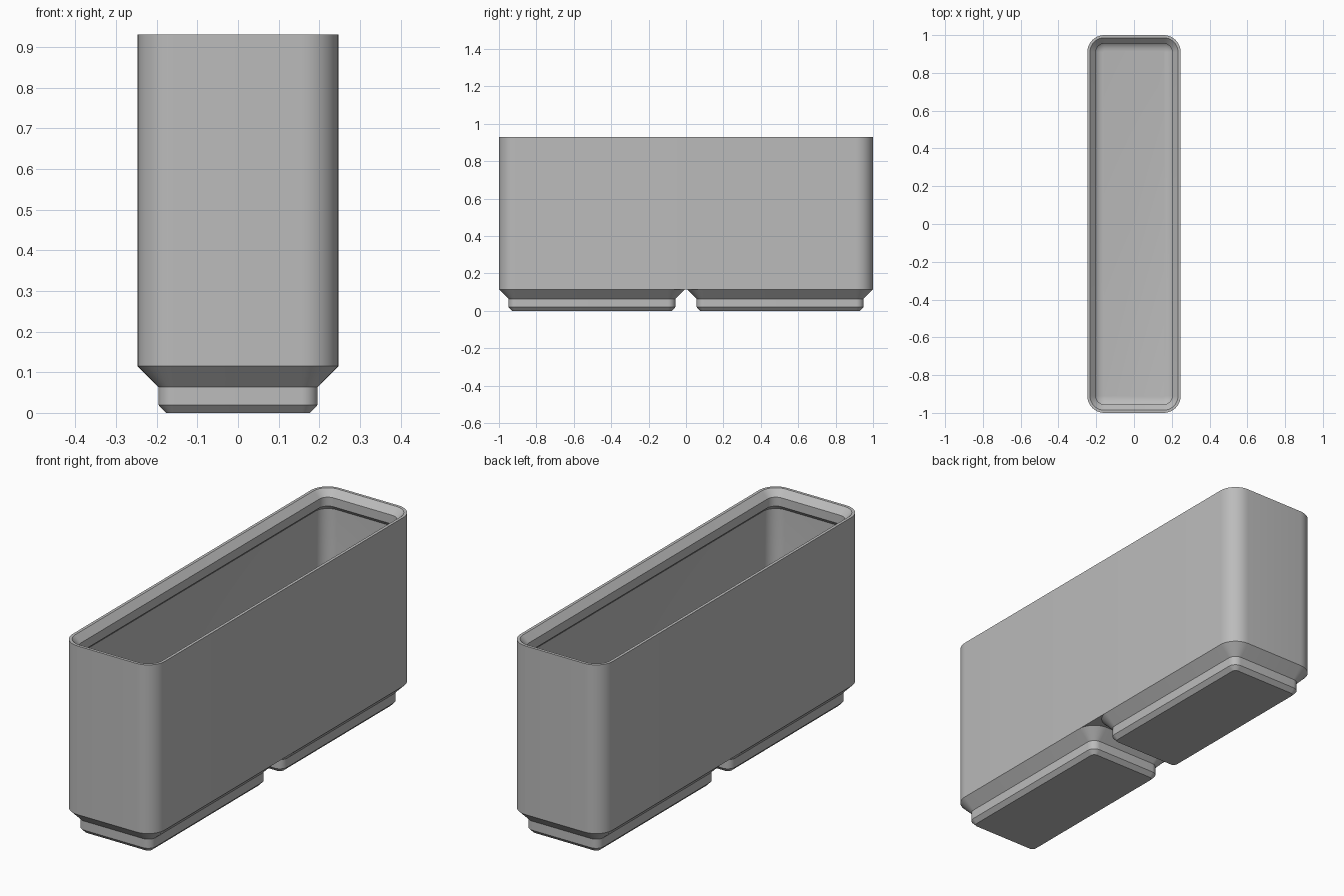
import bpy, bmesh
from math import sin, cos, pi, radians

cube = bpy.data.objects.get("Cube")
if cube:
    bpy.data.objects.remove(cube, do_unlink=True)

HALF_W, HALF_L, HEIGHT = 0.247, 1.0, 0.93
CORNER = 0.09        # outer corner radius
FOOT_TOP = 0.115     # where the feet meet the body
WALL = 0.023
FLOOR = 0.168
SEGMENTS = 10        # steps per rounded corner

grey = bpy.data.materials.new("plain_grey")
grey.use_nodes = True
colour = (0.5, 0.5, 0.5, 1)
grey.diffuse_color = colour
grey.node_tree.nodes["Principled BSDF"].inputs["Base Color"].default_value = colour


def rounded_ring(bm, half_x, half_y, centre_y, inset, z):
    """Rounded rectangle of vertices, offset inwards by inset."""
    radius = max(CORNER - inset, 0.004)
    cx, cy = half_x - inset - radius, half_y - inset - radius
    ring = []
    for quarter, (sx, sy) in enumerate([(1, 1), (-1, 1), (-1, -1), (1, -1)]):
        for i in range(SEGMENTS + 1):
            a = (quarter + i / SEGMENTS) * pi / 2
            ring.append(bm.verts.new((sx * cx + radius * cos(a),
                                      centre_y + sy * cy + radius * sin(a), z)))
    return ring


def loft(name, half_x, half_y, centre_y, profile, cap_end):
    """Skin rounded rectangles along a profile of (inset, height)."""
    bm = bmesh.new()
    rings = [rounded_ring(bm, half_x, half_y, centre_y, d, z) for d, z in profile]
    for low, high in zip(rings, rings[1:]):
        for i in range(len(low)):
            j = (i + 1) % len(low)
            bm.faces.new((low[i], low[j], high[j], high[i]))
    bm.faces.new(rings[0][::-1])
    if cap_end:
        bm.faces.new(rings[-1])
    mesh = bpy.data.meshes.new(name)
    bm.to_mesh(mesh)
    bm.free()
    mesh.materials.append(grey)
    mesh.polygons.foreach_set("use_smooth", [True] * len(mesh.polygons))
    mesh.set_sharp_from_angle(angle=radians(25))
    obj = bpy.data.objects.new(name, mesh)
    bpy.context.collection.objects.link(obj)
    return obj


# Bin body: outer wall, stacking lip, undercut, inner wall, filleted floor
RIM, LIP = 0.014, 0.045
slope_end = HEIGHT - (LIP - RIM)
lip_end = slope_end - 0.043
body = [(0, FOOT_TOP), (0, HEIGHT), (RIM, HEIGHT), (LIP, slope_end),
        (LIP, lip_end), (WALL, lip_end - (LIP - WALL))]
FILLET, STEPS = 0.062, 6
for i in range(STEPS + 1):
    a = i / STEPS * pi / 2
    body.append((WALL + FILLET * (1 - cos(a)), FLOOR + FILLET * (1 - sin(a))))
loft("bin_body", HALF_W, HALF_L, 0, body, True)

# Two stepped feet with a narrow gap between them
foot = [(0.07, 0), (0.051, 0.02), (0.051, 0.064), (0, FOOT_TOP)]
GAP = 0.006
half_foot = (HALF_L - GAP) / 2
for side, name in ((-1, "front_foot"), (1, "back_foot")):
    loft(name, HALF_W, half_foot, side * (GAP + half_foot), foot, False)
